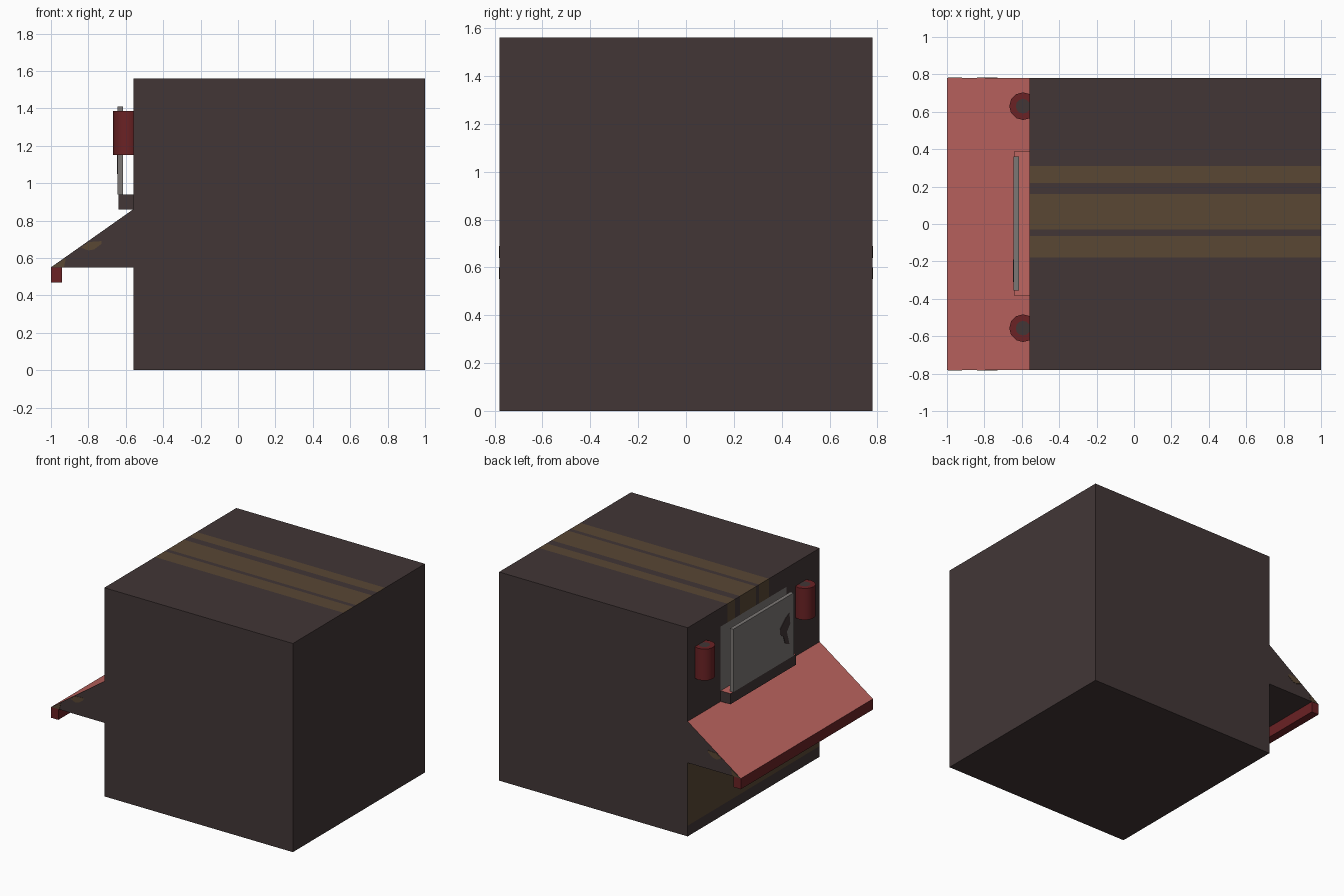
import bpy, bmesh, math
from mathutils import Matrix

if "Cube" in bpy.data.objects:
    bpy.data.objects.remove(bpy.data.objects["Cube"])


def material(name, rgb):
    m = bpy.data.materials.new(name)
    m.diffuse_color = (*rgb, 1)
    m.use_nodes = True
    m.node_tree.nodes["Principled BSDF"].inputs["Base Color"].default_value = m.diffuse_color
    return m


DARK, BROWN, PINK, RED, GREY = range(5)
MATS = [material("dark_wall", (0.054, 0.037, 0.037)),
        material("brown_paint", (0.100, 0.063, 0.034)),
        material("pink_canvas", (0.52, 0.132, 0.120)),
        material("deep_red", (0.145, 0.016, 0.018)),
        material("sign_grey", (0.20, 0.185, 0.178))]


def finish(bm, name, rule):
    """Turn a bmesh into an object, colouring each face by rule(centre, normal)."""
    bmesh.ops.recalc_face_normals(bm, faces=bm.faces)
    bm.normal_update()
    for f in bm.faces:
        f.material_index = rule(f.calc_center_median(), f.normal)
    me = bpy.data.meshes.new(name)
    bm.to_mesh(me)
    bm.free()
    ob = bpy.data.objects.new(name, me)
    for m in MATS:
        me.materials.append(m)
    bpy.context.collection.objects.link(ob)
    return ob


def box_bm(x0, x1, y0, y1, z0, z1):
    bm = bmesh.new()
    mat = (Matrix.Translation(((x0 + x1) / 2, (y0 + y1) / 2, (z0 + z1) / 2))
           @ Matrix.Diagonal((x1 - x0, y1 - y0, z1 - z0, 1)))
    bmesh.ops.create_cube(bm, size=1, matrix=mat)
    return bm


def prism_bm(pts, y0, y1):
    """Extrude an x-z profile along y."""
    bm = bmesh.new()
    f = bm.faces.new([bm.verts.new((x, y0, z)) for x, z in pts])
    r = bmesh.ops.extrude_face_region(bm, geom=[f])
    vs = [v for v in r["geom"] if isinstance(v, bmesh.types.BMVert)]
    bmesh.ops.translate(bm, verts=vs, vec=(0, y1 - y0, 0))
    return bm


# Building block, cut so the stripes and front panels are real faces
STRIPES = [(0.22, 0.31), (-0.03, 0.16), (-0.18, -0.065)]
bm = box_bm(-0.56, 1, -0.78, 0.78, 0, 1.56)
cuts = [((0, y, 0), (0, 1, 0)) for s in STRIPES for y in s]
cuts += [((0, y, 0), (0, 1, 0)) for y in (-0.39, 0.39)]
cuts += [((0, 0, z), (0, 0, 1)) for z in (0.08, 0.55, 0.94, 1.42)]
for co, no in cuts:
    bmesh.ops.bisect_plane(bm, geom=bm.verts[:] + bm.edges[:] + bm.faces[:],
                           plane_co=co, plane_no=no)


def wall_rule(c, n):
    striped = any(a < c.y < b for a, b in STRIPES)
    if n.z > 0.5:
        return BROWN if striped else DARK
    if n.x < -0.5:
        if 0.94 < c.z < 1.42 and abs(c.y) < 0.39:
            return GREY
        if c.z > 1.42 and striped or 0.08 < c.z < 0.55:
            return BROWN
    return DARK


finish(bm, "building", wall_rule)

# Awning wedge with canvas top, and its hanging valance
finish(prism_bm([(-0.56, 0.86), (-1, 0.55), (-0.56, 0.55)], -0.78, 0.78),
       "awning", lambda c, n: PINK if n.z > 0.3 else DARK)
finish(box_bm(-1, -0.94, -0.78, 0.78, 0.47, 0.55), "awning_valance",
       lambda c, n: RED)

# Worn brown spots on both awning ends
for side, y in (("left", -0.78), ("right", 0.776)):
    for i, pts in enumerate(([(-0.84, 0.655), (-0.80, 0.64), (-0.77, 0.645),
                              (-0.73, 0.675), (-0.73, 0.69), (-0.80, 0.685)],
                             [(-0.995, 0.551), (-0.93, 0.551), (-0.92, 0.60)])):
        dy = -0.002 if y < 0 else 0.002
        finish(prism_bm(pts, y + dy, y + dy + 0.004),
               f"awning_spot_{side}_{i}", lambda c, n: BROWN)

# Sign board on its ledge
finish(box_bm(-0.64, -0.56, -0.385, 0.39, 0.86, 0.94), "sign_ledge",
       lambda c, n: PINK if n.z > 0.5 else DARK)
finish(box_bm(-0.643, -0.615, -0.355, 0.36, 0.94, 1.41), "sign_board",
       lambda c, n: GREY)

# Dark smudge on the sign face
bm = bmesh.new()
bm.faces.new([bm.verts.new((-0.646, y, z)) for y, z in
              [(-0.30, 1.28), (-0.26, 1.26), (-0.19, 1.20), (-0.19, 1.16),
               (-0.23, 1.13), (-0.25, 1.07), (-0.30, 1.05), (-0.27, 1.15),
               (-0.31, 1.20)]])
r = bmesh.ops.extrude_face_region(bm, geom=bm.faces[:])
bmesh.ops.translate(bm, verts=[v for v in r["geom"] if isinstance(v, bmesh.types.BMVert)],
                    vec=(0.004, 0, 0))
finish(bm, "sign_smudge", lambda c, n: DARK)

# Wall lamps: red drums with dark end discs
for name, y in (("lamp_back", 0.63), ("lamp_front", -0.557)):
    bm = bmesh.new()
    bmesh.ops.create_cone(bm, cap_ends=True, segments=12, radius1=0.074,
                          radius2=0.074, depth=0.235,
                          matrix=Matrix.Translation((-0.593, y, 1.268)))
    caps = [f for f in bm.faces if len(f.verts) > 4]
    bmesh.ops.inset_individual(bm, faces=caps, thickness=0.035)
    ob = finish(bm, name, lambda c, n: DARK if abs(n.z) > 0.5
                and abs(c.x + 0.593) < 0.004 and abs(c.y - y) < 0.004 else RED)
    bpy.ops.object.select_all(action="DESELECT")
    ob.select_set(True)
    bpy.context.view_layer.objects.active = ob
    bpy.ops.object.shade_smooth_by_angle(angle=math.radians(40))
